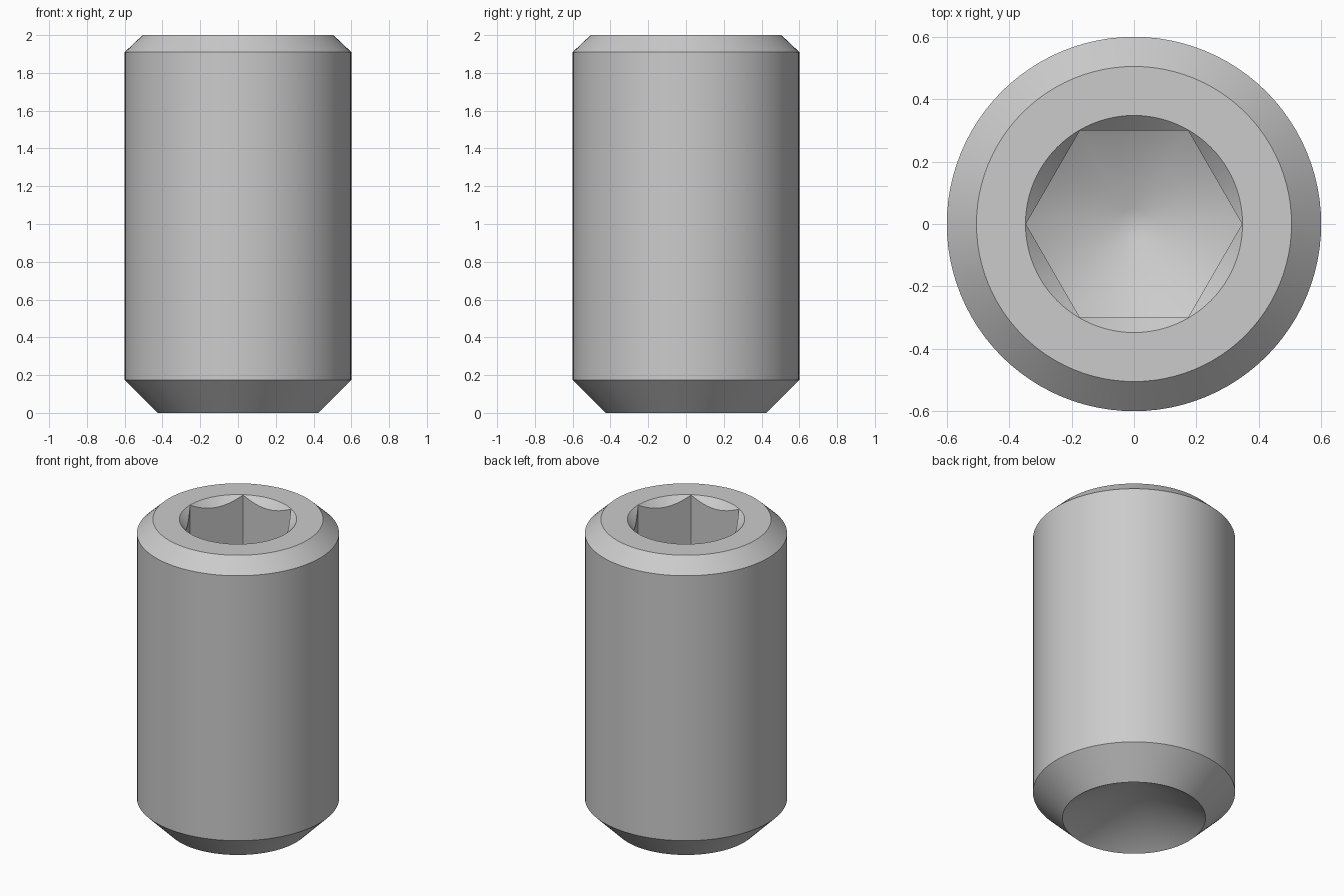
import bpy
import bmesh
from math import cos, sin, tau

if "Cube" in bpy.data.objects:
    bpy.data.objects.remove(bpy.data.objects["Cube"], do_unlink=True)

steel = bpy.data.materials.new("steel grey")
steel.use_nodes = True
grey = (0.6, 0.6, 0.6, 1)
steel.diffuse_color = grey
steel.node_tree.nodes["Principled BSDF"].inputs["Base Color"].default_value = grey


def lathe(name, profile, sides=96):
    """Closed solid turned about z from (radius, height) points, bottom axis to top axis."""
    bm = bmesh.new()
    rings = []
    for r, z in profile:
        count = sides if r else 1
        rings.append([bm.verts.new((r * cos(tau * i / sides), r * sin(tau * i / sides), z))
                      for i in range(count)])
    for low, high in zip(rings, rings[1:]):
        for i in range(sides):
            j = (i + 1) % sides
            corners = [low[i % len(low)], low[j % len(low)],
                       high[j % len(high)], high[i % len(high)]]
            bm.faces.new(list(dict.fromkeys(corners)))
    bmesh.ops.recalc_face_normals(bm, faces=bm.faces)
    mesh = bpy.data.meshes.new(name)
    bm.to_mesh(mesh)
    bm.free()
    mesh.materials.append(steel)
    obj = bpy.data.objects.new(name, mesh)
    bpy.context.collection.objects.link(obj)
    return obj


def carve(target, cutter, operation):
    """Apply a boolean and discard the cutter."""
    bpy.context.view_layer.objects.active = target
    mod = target.modifiers.new(operation.title(), "BOOLEAN")
    mod.operation = operation
    mod.solver = "EXACT"
    mod.object = cutter
    bpy.ops.object.modifier_apply(modifier=mod.name)
    bpy.data.objects.remove(cutter, do_unlink=True)


# Chamfered body with a hollow cup point underneath
body = lathe("set_screw_body", [(0, 0.245), (0.425, 0), (0.6, 0.175), (0.6, 1.91),
                                (0.505, 2), (0, 2)])

# Hexagonal socket with a drilled conical floor
socket = lathe("socket_cutter", [(0, 0.9), (0.3464, 0.9), (0.3464, 2.1), (0, 2.1)], sides=6)
drill = lathe("drill_cutter", [(0, 1.03), (0.05, 1.03), (0.5, 1.29), (0.5, 2.2), (0, 2.2)])
carve(socket, drill, "INTERSECT")
carve(body, socket, "DIFFERENCE")

# Countersink at the socket mouth
countersink = lathe("countersink_cutter", [(0, 1.652), (0.448, 2.1), (0, 2.1)])
carve(body, countersink, "DIFFERENCE")

bpy.ops.object.select_all(action="DESELECT")
body.select_set(True)
bpy.context.view_layer.objects.active = body
bpy.ops.object.shade_smooth_by_angle(angle=0.6)
